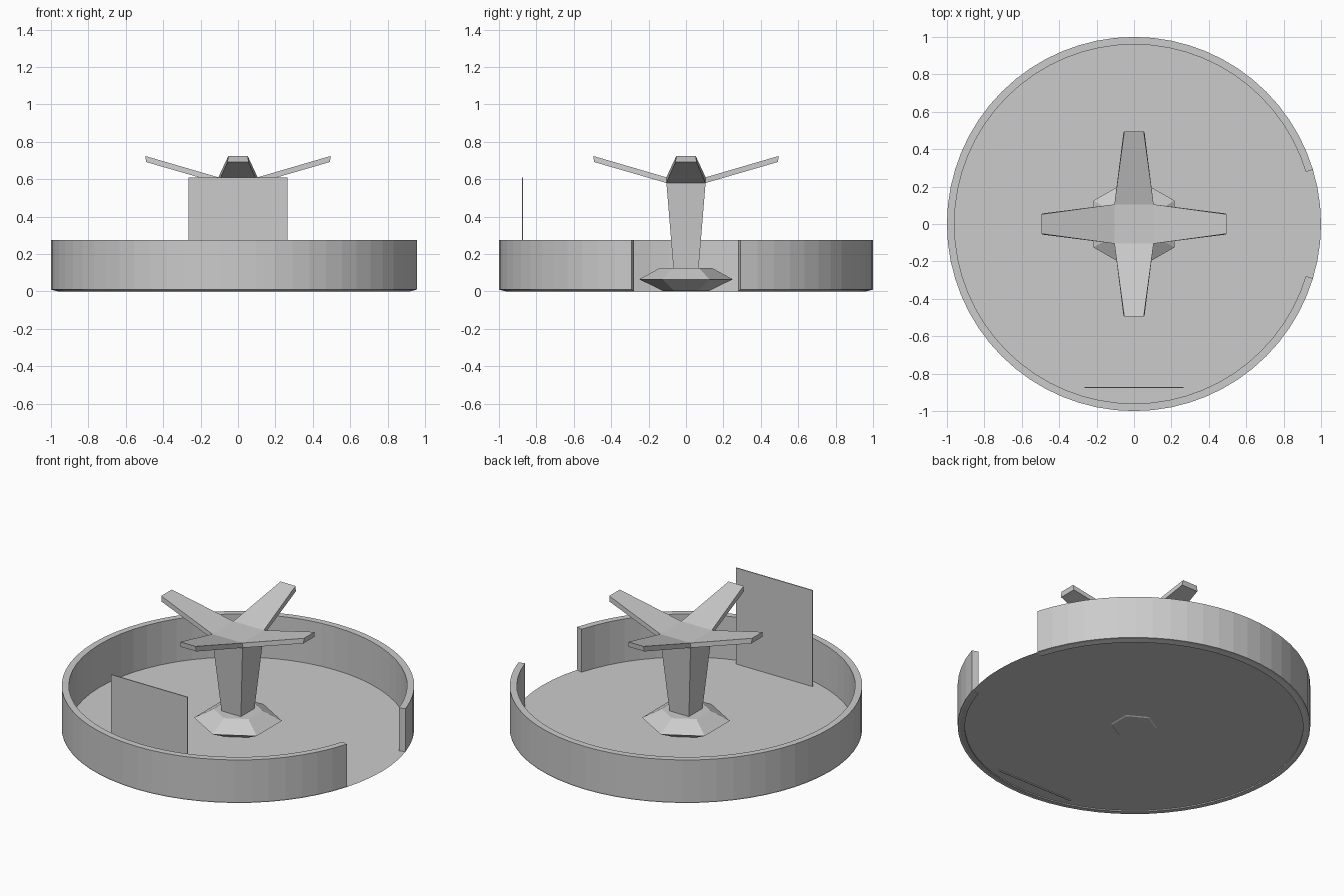
import bpy, bmesh
from math import cos, sin, pi, tau

cube = bpy.data.objects.get("Cube")
if cube:
    bpy.data.objects.remove(cube, do_unlink=True)

grey = bpy.data.materials.new("light_grey")
grey.use_nodes = True
GREY = (0.6, 0.6, 0.6, 1)
grey.diffuse_color = GREY
grey.node_tree.nodes["Principled BSDF"].inputs["Base Color"].default_value = GREY


def finish(name, bm):
    """Turn a bmesh into a named grey object."""
    mesh = bpy.data.meshes.new(name)
    bm.to_mesh(mesh)
    bm.free()
    mesh.materials.append(grey)
    obj = bpy.data.objects.new(name, mesh)
    bpy.context.collection.objects.link(obj)
    return obj


def ring(radius, z, count, start=0.0):
    return [(radius * cos(start + tau * i / count),
             radius * sin(start + tau * i / count), z) for i in range(count)]


def loft(name, loops, closed=False):
    """Skin matching loops; cap the ends, or join last to first if closed."""
    bm = bmesh.new()
    rows = [[bm.verts.new(p) for p in loop] for loop in loops]
    n = len(rows[0])
    pairs = list(zip(rows, rows[1:]))
    for a, b in pairs:
        for i in range(n):
            j = (i + 1) % n
            bm.faces.new((a[i], a[j], b[j], b[i]))
    bm.faces.new(rows[0])
    bm.faces.new(rows[-1])
    bmesh.ops.recalc_face_normals(bm, faces=bm.faces)
    return finish(name, bm)


# Thin floor disc
SEGMENTS = 64
bm = bmesh.new()
bmesh.ops.create_circle(bm, cap_ends=True, segments=SEGMENTS, radius=1)
bmesh.ops.translate(bm, verts=bm.verts, vec=(0, 0, 0.007))
finish("floor", bm)

# Round wall with an opening on the +x side
GAP = 3
section = [(1.0, 0.01), (1.0, 0.276), (0.96, 0.276), (0.96, 0.0)]
loft("wall", [[(r * cos(tau * i / SEGMENTS), r * sin(tau * i / SEGMENTS), z)
               for r, z in section] for i in range(GAP, SEGMENTS - GAP + 1)])

# Upright panel near the front
bm = bmesh.new()
bmesh.ops.create_cube(bm, size=1)
bmesh.ops.scale(bm, verts=bm.verts, vec=(0.53, 0.006, 0.608))
bmesh.ops.translate(bm, verts=bm.verts, vec=(0, -0.875, 0.305))
finish("panel", bm)

# Six-sided faceted foot
loft("foot", [ring(r, z, 6, pi / 2)
              for r, z in [(0.125, 0.003), (0.25, 0.065), (0.14, 0.125)]])

# Square tapered column
ROOT = 0.105
loft("column", [ring(h * 2 ** 0.5, z, 4, pi / 4)
                for h, z in [(0.062, 0.06), (ROOT, 0.585)]])

# Four raised blades joined by a square hub
loft("hub", [ring(ROOT * 2 ** 0.5, z, 4, pi / 4) for z in (0.58, 0.61)])
for k, side in enumerate(("left", "back", "right", "front")):
    root = [(ROOT, -ROOT, 0.58), (ROOT, ROOT, 0.58),
            (ROOT, ROOT, 0.61), (ROOT, -ROOT, 0.61)]
    tip = [(0.492, -0.056, 0.692), (0.492, 0.056, 0.692),
           (0.495, 0.052, 0.724), (0.495, -0.052, 0.724)]
    blade = loft(side + "_blade", [root, tip])
    blade.rotation_euler.z = k * pi / 2
